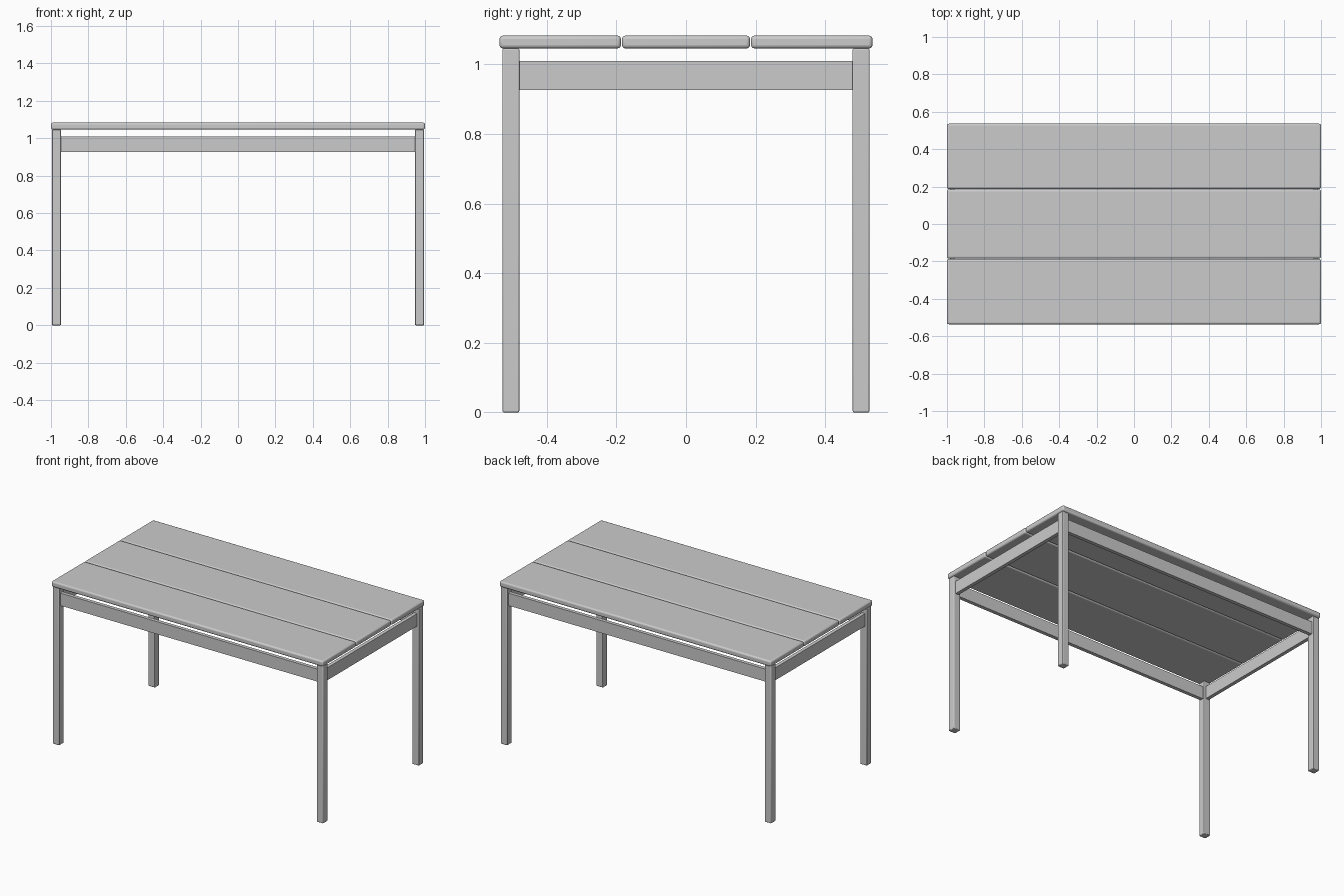
import bpy

if "Cube" in bpy.data.objects:
    bpy.data.objects.remove(bpy.data.objects["Cube"])

def box(name, lo, hi, bevel=0.0, segments=3):
    """Axis-aligned box between two corners, optionally with rounded edges."""
    size = [b - a for a, b in zip(lo, hi)]
    bpy.ops.mesh.primitive_cube_add(size=1, location=[(a + b) / 2 for a, b in zip(lo, hi)])
    ob = bpy.context.object
    ob.name = name
    ob.scale = size
    bpy.ops.object.transform_apply(location=False, rotation=False, scale=True)
    if bevel:
        mod = ob.modifiers.new("rounded_edges", 'BEVEL')
        mod.width = bevel
        mod.segments = segments
        bpy.ops.object.shade_smooth_by_angle()
    return ob

TOP, UNDER = 1.083, 1.046          # table top faces
LEG_X, LEG_Y, LEG = 0.995, 0.527, 0.048
RAIL_LOW, RAIL_HIGH, RAIL = 0.927, 1.01, 0.024

# Table top: three rounded planks with thin gaps
for name, y0, y1 in (("front_plank", -0.536, -0.187),
                     ("middle_plank", -0.184, 0.184),
                     ("back_plank", 0.187, 0.536)):
    box(name, (-1, y0, UNDER), (1, y1, TOP), 0.01)

# Four square legs
for sy, depth in ((-1, "front"), (1, "back")):
    for sx, side in ((-1, "left"), (1, "right")):
        xs = sorted((sx * LEG_X, sx * (LEG_X - LEG)))
        ys = sorted((sy * LEG_Y, sy * (LEG_Y - LEG)))
        box(f"{depth}_{side}_leg", (xs[0], ys[0], 0), (xs[1], ys[1], UNDER), 0.004, 2)

# Rails between the legs, centred on the leg thickness
cx, cy = LEG_X - LEG / 2, LEG_Y - LEG / 2
for s, depth, side in ((-1, "front", "left"), (1, "back", "right")):
    box(f"{depth}_rail", (-LEG_X + LEG, s * cy - RAIL / 2, RAIL_LOW),
        (LEG_X - LEG, s * cy + RAIL / 2, RAIL_HIGH))
    box(f"{side}_rail", (s * cx - RAIL / 2, -LEG_Y + LEG, RAIL_LOW),
        (s * cx + RAIL / 2, LEG_Y - LEG, RAIL_HIGH))
